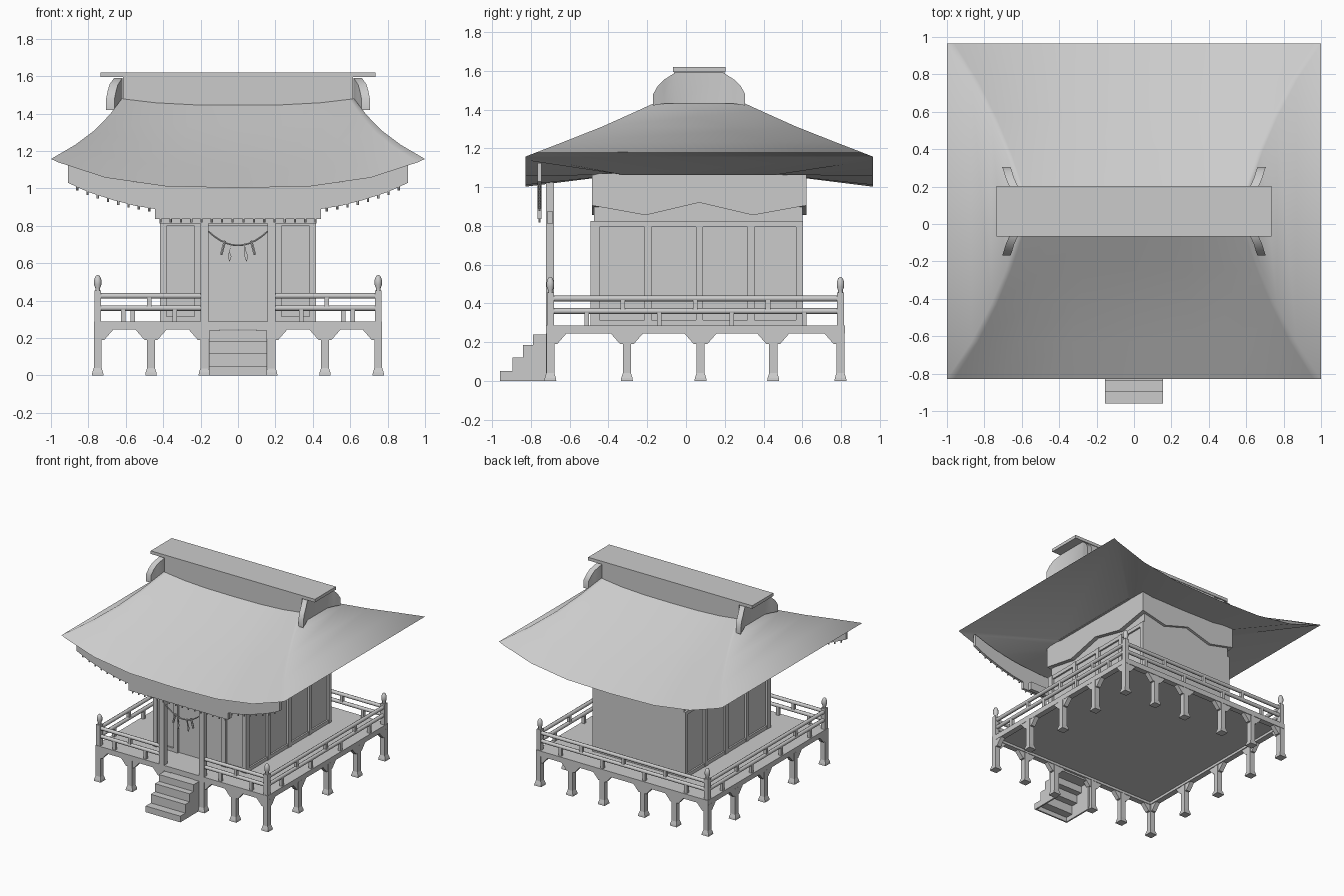
import bpy, bmesh, math
from mathutils import Vector

if "Cube" in bpy.data.objects:
    bpy.data.objects.remove(bpy.data.objects["Cube"], do_unlink=True)

grey = bpy.data.materials.new("plain grey")
grey.use_nodes = True
grey.diffuse_color = (0.6, 0.6, 0.6, 1)
grey.node_tree.nodes["Principled BSDF"].inputs["Base Color"].default_value = (0.6, 0.6, 0.6, 1)


def finish(name, bm, smooth=0):
    bmesh.ops.recalc_face_normals(bm, faces=bm.faces)
    mesh = bpy.data.meshes.new(name)
    bm.to_mesh(mesh)
    bm.free()
    mesh.materials.append(grey)
    obj = bpy.data.objects.new(name, mesh)
    bpy.context.collection.objects.link(obj)
    if smooth:
        bpy.ops.object.select_all(action='DESELECT')
        obj.select_set(True)
        bpy.context.view_layer.objects.active = obj
        bpy.ops.object.shade_smooth_by_angle(angle=math.radians(smooth))
    return obj


def skin(name, rings, caps=True, smooth=0):
    """Join closed rings of points into one solid."""
    bm = bmesh.new()
    rows = [[bm.verts.new(p) for p in ring] for ring in rings]
    n = len(rows[0])
    for a, b in zip(rows, rows[1:]):
        for i in range(n):
            j = (i + 1) % n
            bm.faces.new((a[i], a[j], b[j], b[i]))
    if caps:
        bm.faces.new(rows[0])
        bm.faces.new(rows[-1])
    return finish(name, bm, smooth)


def loft(name, *sections):
    """Stack of rectangles, each x0, x1, y0, y1, z."""
    return skin(name, [[(a, c, z), (b, c, z), (b, d, z), (a, d, z)] for a, b, c, d, z in sections])


def box(name, x0, x1, y0, y1, z0, z1):
    return loft(name, (x0, x1, y0, y1, z0), (x0, x1, y0, y1, z1))


def prism(name, pts, axis, lo, hi):
    """Extrude a (horizontal, z) outline along x or y."""
    if axis == 'x':
        return skin(name, [[(d, h, z) for h, z in pts] for d in (lo, hi)])
    return skin(name, [[(h, d, z) for h, z in pts] for d in (lo, hi)])


def rod(name, a, b, r, sides=8):
    a, b = Vector(a), Vector(b)
    turn = (b - a).to_track_quat('Z', 'Y')
    ring = [turn @ Vector((r * math.cos(t), r * math.sin(t), 0))
            for t in (math.tau * i / sides for i in range(sides))]
    return skin(name, [[p + end for p in ring] for end in (a, b)], smooth=50)


# Roof: straight side eaves, front and back eaves dipping in the middle
CY = 0.068
HIP = [(1, .897, 1.157), (.87, .70, 1.233), (.765, .50, 1.312), (.685, .315, 1.395), (.62, .13, 1.48)]
US = (-1, -.96, -.71, -.39, 0, .39, .71, .96, 1)


def eave_dip(u):
    return 1 - abs(u) ** 3


def roof_ring(hx, hy, hz, dip):
    front = [(u * hx, CY - hy, hz - dip * eave_dip(u)) for u in US]
    return front + [(x, 2 * CY - y, z) for x, y, z in reversed(front)]


rings = [roof_ring(.45, .40, 1.064, 0)]
for k, (hx, hy, hz) in enumerate(HIP):
    rings.append(roof_ring(hx, hy, hz, .155 - .03 * k))
skin("roof", rings, caps=False, smooth=80)
box("ceiling", -.45, .45, CY - .40, CY + .40, 1.062, 1.068)

# Ridge with arched end ornaments that flare outward as they fall
box("ridge_body", -.615, .615, CY - .13, CY + .13, 1.40, 1.596)
box("ridge_cap", -.735, .735, CY - .135, CY + .135, 1.595, 1.62)
leg = [(.237, .66, 1.42, 1.48), (.215, .652, 1.425, 1.52), (.18, .642, 1.43, 1.555),
       (.125, .618, 1.43, 1.59)]
arch = [(-y, x, lo, hi) for y, x, lo, hi in leg] + leg[::-1]
for s in (-1, 1):
    skin("ridge_end", [[(s * x, CY + y, lo), (s * (x + .045), CY + y, lo),
                        (s * (x + .045), CY + y, hi), (s * x, CY + y, hi)]
                       for y, x, lo, hi in arch], smooth=40)

# Curved board under the front eave, with hanging drops
FALL = [(.91, 1.03), (.80, .98), (.66, .935), (.55, .907), (.445, .89)]
half = FALL + [(.445, .835)]
top = [(x, 1.008 + .155 * abs(x) ** 3) for x in (.091 * i - .91 for i in range(21))]
prism("eave_board", top + half + [(-x, z) for x, z in reversed(half)], 'y', -.766, -.746)


def board_bottom(x):
    for (xa, za), (xb, zb) in zip(FALL, FALL[1:]):
        if xb <= x <= xa:
            return zb + (za - zb) * (x - xb) / (xa - xb)
    return .835


for i in range(8):
    for start in (.03, .475):
        x = start + i * .055
        z = board_bottom(x)
        for s in (-1, 1):
            rod("eave_drop", (s * x, -.756, z + .01), (s * x, -.756, z - .018), .006, 6)

# Hall walls with framed panels on the front and sides
box("hall_wall", -.40, .40, -.475, .60, .266, 1.064)
for s in (-1, 1):
    for y in (-.465, -.195, .07, .335, .585):
        box("side_pillar", s * .39, s * .417, y - .018, y + .018, .285, .825)
    for z0, z1 in ((.285, .315), (.795, .825)):
        box("side_beam", s * .39, s * .413, -.475, .60, z0, z1)
    for x in (.40, .215):
        box("front_pillar", s * x - .018, s * x + .018, -.492, -.46, .285, .825)
    box("front_sill", s * .215, s * .41, -.488, -.46, .285, .315)
box("front_beam", -.41, .41, -.488, -.46, .80, .825)


# Upper wall boards with zigzag lower edges
def zigzag(centre, reach):
    return [(centre + f * reach, z) for f, z in (
        (-1, 1.07), (-1, .905), (-.5, .855), (0, .92), (.5, .855), (1, .905), (1, 1.07))]


for s in (-1, 1):
    prism("side_zigzag", zigzag(CY, .553), 'x', s * .39, s * .433)
    prism("end_zigzag", zigzag(0, .433), 'y', CY + s * .51, CY + s * .553)

# Deck with an edge beam, bracing and flared legs
X, Y0, Y1 = .75, -.70, .797
box("deck", -.76, .76, -.712, .81, .265, .287)
for s in (-1, 1):
    box("deck_side_beam", s * .725, s * .77, -.722, .82, .245, .287)
for y in (-.722, .775):
    box("deck_end_beam", -.725, .725, y, y + .045, .245, .287)
leg_ys = (Y0, -.305, .075, .45, Y1)
leg_xs = (-.75, -.465, -.18, .18, .465, .75)
spots = {(x, y) for x in leg_xs for y in (Y0, Y1)} | {(s * X, y) for s in (-1, 1) for y in leg_ys}
for x, y in sorted(spots):
    loft("deck_leg", *[(x - h, x + h, y - h, y + h, z)
                       for h, z in ((.031, 0), (.029, .015), (.021, .04), (.021, .25))])
    if y in (Y0, Y1):
        a, b = max(x - .085, -.765), min(x + .085, .765)
        prism("leg_brace", [(a, .247), (b, .247), (min(b, x + .035), .19), (max(a, x - .035), .19)],
              'y', y - .018, y + .018)
    if abs(x) == X:
        a, b = max(y - .085, -.718), min(y + .085, .816)
        prism("leg_brace", [(a, .247), (b, .247), (min(b, y + .035), .19), (max(a, y - .035), .19)],
              'x', x - .018, x + .018)


# Railings: two round rails, staggered struts and bulbous corner posts
def railing(a, b, count):
    a, b = Vector(a), Vector(b)
    for z in (.425, .36):
        rod("rail", a + Vector((0, 0, z)), b + Vector((0, 0, z)), .015)
    for i in range(1, 2 * count):
        x, y, _ = a.lerp(b, i / (2 * count))
        z0, z1 = (.285, .36) if i % 2 else (.36, .425)
        box("rail_strut", x - .012, x + .012, y - .012, y + .012, z0, z1)


for s in (-1, 1):
    railing((s * X, Y0, 0), (s * X, Y1, 0), 4)
    railing((s * X, Y0, 0), (s * .20, Y0, 0), 2)
    for y in (Y0, Y1):
        box("corner_post", s * X - .018, s * X + .018, y - .018, y + .018, .28, .455)
        skin("post_finial", [[(s * X + r * math.cos(k * math.tau / 10), y + r * math.sin(k * math.tau / 10), z)
                              for k in range(10)] for r, z in
                             ((.013, .45), (.013, .468), (.02, .485), (.02, .51), (.012, .53), (.003, .537))],
             smooth=40)
railing((-X, Y1, 0), (X, Y1, 0), 4)

# Porch posts and lintel
for s in (-1, 1):
    box("porch_post", s * .157, s * .20, -.722, -.68, 0, 1.03)
box("porch_lintel", -.42, .42, -.716, -.686, .812, .875)

# Front stairs: stepped cheeks with open-backed treads
STEPS = [(-.96, .05), (-.895, .12), (-.84, .185), (-.79, .24)]
outline = [(-.70, 0), (-.96, 0)]
low = 0
for i, (y, z) in enumerate(STEPS):
    back = STEPS[i + 1][0] if i < 3 else -.70
    outline += [(y, z), (back, z)]
    box("stair_tread", -.155, .155, y, back + .012, z - .014, z)
    box("stair_riser", -.155, .155, y, y + .012, low, z)
    low = z
for s in (-1, 1):
    prism("stair_cheek", outline, 'x', s * .143, s * .155)

# Hanging rope with tassels and folded paper slips
rope = [(.158 * u, -.70, .695 + .075 * u * u) for u in (i / 5 - 1 for i in range(11))]
for a, b in zip(rope, rope[1:]):
    rod("porch_rope", a, b, .005, 6)
for s in (-1, 1):
    rod("rope_tassel", (s * .07, -.70, .72), (s * .09, -.70, .645), .008, 6)
    x = s * .045
    prism("paper_slip", [(x - s * .012, .71), (x, .66), (x + .01, .635), (x, .605), (x - .01, .635)],
          'y', -.704, -.697)
